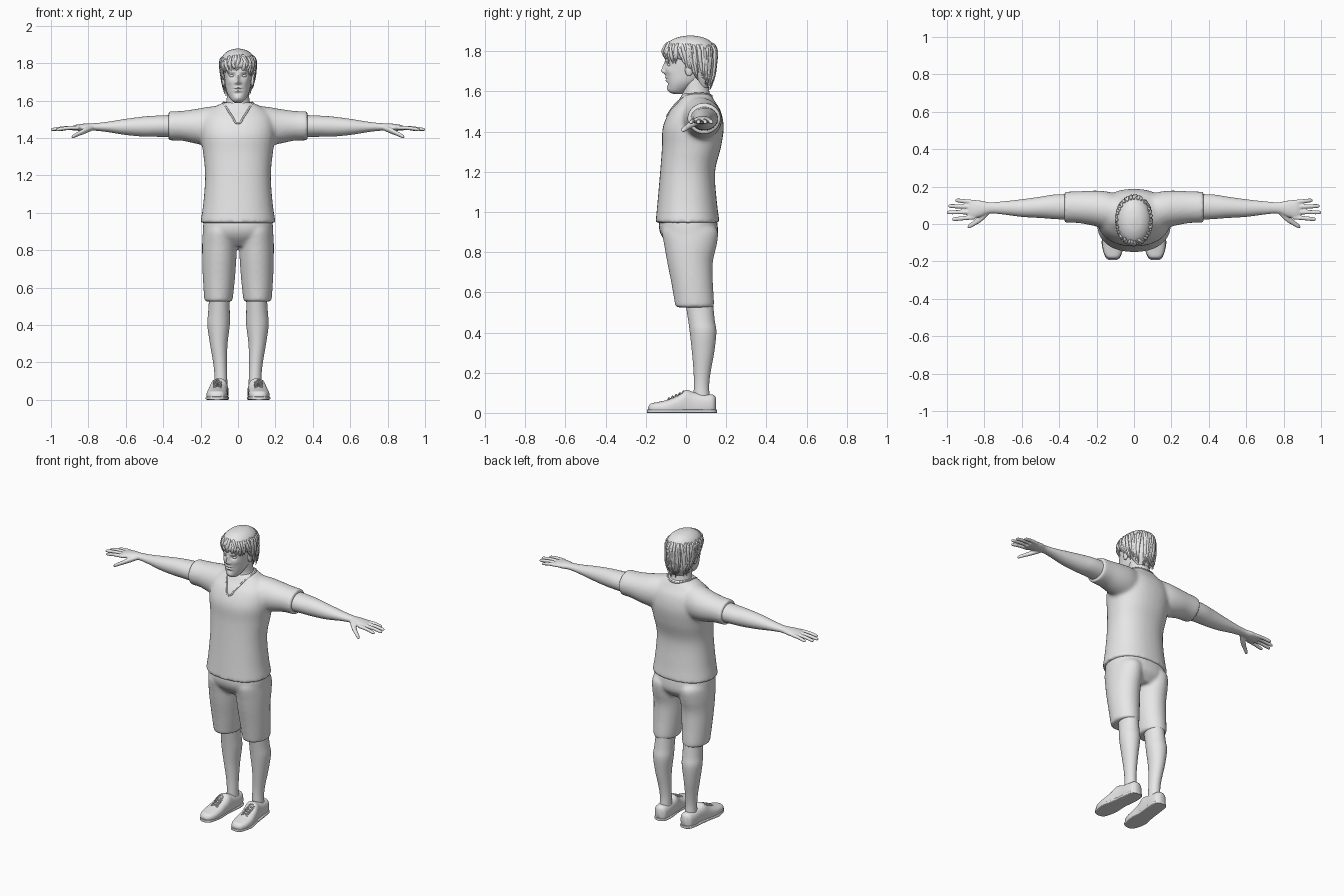
import bpy, bmesh, math, random
from mathutils import Vector
from mathutils.bvhtree import BVHTree

random.seed(4)
cube = bpy.data.objects.get("Cube")
if cube:
    bpy.data.objects.remove(cube)

grey = bpy.data.materials.new("plain_grey")
grey.use_nodes = True
grey.diffuse_color = (0.8, 0.8, 0.8, 1)
grey.node_tree.nodes["Principled BSDF"].inputs["Base Color"].default_value = (0.8, 0.8, 0.8, 1)


def spline(rows, steps=5):
    """Catmull-Rom through the section rows."""
    out = []
    last = len(rows) - 1
    for i in range(last):
        p0, p1, p2, p3 = (rows[min(max(i + k, 0), last)] for k in (-1, 0, 1, 2))
        for s in range(steps):
            t = s / steps
            out.append([0.5 * (2 * b + (c - a) * t + (2 * a - 5 * b + 4 * c - d) * t * t
                               + (3 * b - a - 3 * c + d) * t ** 3)
                        for a, b, c, d in zip(p0, p1, p2, p3)])
    return out + [list(rows[-1])]


def loft(bm, axis, rows, power=2.0, sides=32, steps=5, mirror=False):
    """Rows are (position along axis, centre a, centre b, radius a, radius b)."""
    for sign in ((1, -1) if mirror else (1,)):
        rings = []
        for t, a, b, ra, rb in spline(rows, steps):
            ring = []
            for k in range(sides):
                ang = math.tau * k / sides
                c, s = math.cos(ang), math.sin(ang)
                u = a + ra * math.copysign(abs(c) ** (2 / power), c)
                v = b + rb * math.copysign(abs(s) ** (2 / power), s)
                x, y, z = {"x": (t, u, v), "y": (u, t, v), "z": (u, v, t)}[axis]
                ring.append(bm.verts.new((sign * x, y, max(z, 0))))
            rings.append(ring)
        for lo, hi in zip(rings, rings[1:]):
            for k in range(sides):
                n = (k + 1) % sides
                bm.faces.new((lo[k], lo[n], hi[n], hi[k]))
        bm.faces.new(rings[0])
        bm.faces.new(rings[-1])


def finish(bm, name, voxel=0, smooth=0, mirror=False):
    bmesh.ops.recalc_face_normals(bm, faces=bm.faces)
    mesh = bpy.data.meshes.new(name)
    bm.to_mesh(mesh)
    bm.free()
    ob = bpy.data.objects.new(name, mesh)
    bpy.context.collection.objects.link(ob)
    mesh.materials.append(grey)
    bpy.ops.object.select_all(action="DESELECT")
    ob.select_set(True)
    bpy.context.view_layer.objects.active = ob
    bpy.ops.object.shade_smooth_by_angle(angle=math.radians(50))
    if voxel:
        mod = ob.modifiers.new("blend", "REMESH")
        mod.mode, mod.voxel_size, mod.use_smooth_shade = "VOXEL", voxel, True
    if smooth:
        mod = ob.modifiers.new("soften", "SMOOTH")
        mod.factor, mod.iterations = 0.5, smooth
    if mirror:
        mod = ob.modifiers.new("other_side", "MIRROR")
        mod.use_mirror_merge = False
    return ob


def cords(name, paths, depth, cyclic=False):
    """Tapered round cords; each path is a list of (point, radius)."""
    cu = bpy.data.curves.new(name, "CURVE")
    cu.dimensions, cu.bevel_depth, cu.bevel_resolution = "3D", depth, 1
    cu.use_fill_caps, cu.resolution_u = True, 4
    for path in paths:
        sp = cu.splines.new("BEZIER")
        sp.bezier_points.add(len(path) - 1)
        for bp, (co, rad) in zip(sp.bezier_points, path):
            bp.co, bp.radius = co, rad
            bp.handle_left_type = bp.handle_right_type = "AUTO"
        sp.use_cyclic_u = cyclic
    ob = bpy.data.objects.new(name, cu)
    bpy.context.collection.objects.link(ob)
    cu.materials.append(grey)
    return ob


def surface(ob):
    bpy.context.view_layer.update()
    return BVHTree.FromObject(ob, bpy.context.evaluated_depsgraph_get())


# Shirt: torso and sleeves blended together
bm = bmesh.new()
loft(bm, "z", [(.945, 0, .008, .202, .16), (1.05, 0, .006, .186, .148), (1.2, 0, .008, .176, .137),
               (1.32, 0, .027, .187, .147), (1.42, 0, .036, .2, .152), (1.5, 0, .046, .19, .128),
               (1.55, 0, .052, .15, .092), (1.59, 0, .052, .08, .07)], power=2.25)
loft(bm, "x", [(.05, .06, 1.465, .09, .11), (.15, .075, 1.463, .1, .105), (.22, .085, 1.462, .094, .094),
               (.3, .09, 1.465, .085, .08), (.372, .09, 1.464, .083, .078)], mirror=True)
shirt = finish(bm, "shirt", voxel=.01, smooth=10)

# V-shaped collar laid on the shirt
skin = surface(shirt)
right = [(0, -.11, 1.485), (.03, -.085, 1.52), (.06, -.03, 1.56), (.078, .03, 1.585), (.06, .1, 1.585)]
outline = right + [(0, .125, 1.575)] + [(-x, y, z) for x, y, z in right[:0:-1]]
cords("collar", [[(skin.find_nearest(Vector(p))[0], 1) for p in outline]], .005, cyclic=True)

# Shorts
bm = bmesh.new()
loft(bm, "z", [(.82, 0, .025, .11, .09), (.87, 0, .02, .18, .135), (.92, 0, .012, .188, .147),
               (.98, 0, .01, .18, .14)], power=2.3)
loft(bm, "z", [(.525, .104, .042, .073, .094), (.545, .104, .042, .077, .098), (.65, .102, .03, .086, .104),
               (.75, .1, .02, .091, .114), (.83, .099, .022, .093, .13), (.9, .097, .02, .09, .14),
               (.94, .095, .012, .08, .12)], mirror=True)
finish(bm, "shorts", voxel=.009, smooth=8)

# Legs
bm = bmesh.new()
loft(bm, "z", [(.06, .092, .078, .036, .042), (.13, .092, .077, .034, .038), (.2, .096, .08, .037, .042),
               (.3, .103, .085, .047, .055), (.4, .104, .085, .06, .066), (.46, .102, .077, .058, .066),
               (.53, .1, .068, .056, .068), (.6, .1, .06, .06, .07)])
finish(bm, "legs", mirror=True)

# Shoes with flat soles
bm = bmesh.new()
loft(bm, "y", [(-.188, .113, .018, .016, .012), (-.175, .113, .022, .037, .024), (-.14, .113, .024, .052, .03),
               (-.09, .112, .026, .056, .04), (-.04, .108, .034, .051, .053), (0, .102, .045, .048, .069),
               (.04, .098, .042, .046, .061), (.1, .095, .04, .045, .053), (.135, .094, .04, .038, .05),
               (.15, .094, .04, .018, .035)], power=2.6)
finish(bm, "shoes", mirror=True)
bm = bmesh.new()
loft(bm, "y", [(-.193, .113, .008, .018, .008), (-.175, .113, .008, .041, .009), (-.1, .113, .008, .06, .009),
               (-.02, .107, .008, .051, .009), (.08, .096, .008, .049, .009), (.135, .094, .008, .041, .009),
               (.155, .094, .008, .018, .008)], power=5)
finish(bm, "soles", mirror=True)

# Shoe laces and ankle opening
laces = []
for i in range(5):
    y = -.085 + i * .018
    z = .07 + i * .0085
    for d in (-1, 1):
        laces.append([((.11 - .022 * d, y - .006, z - .006), 1), ((.11, y, z + .004), 1),
                      ((.11 + .022 * d, y + .008, z - .003), 1)])
lace_ob = cords("shoe_laces", laces, .0035)
lace_ob.modifiers.new("other_side", "MIRROR").use_mirror_merge = False

# Arms with hands
bm = bmesh.new()
loft(bm, "x", [(.3, .09, 1.463, .07, .062), (.42, .092, 1.463, .066, .057), (.5, .089, 1.461, .057, .054),
               (.6, .085, 1.459, .047, .043), (.7, .086, 1.459, .035, .027), (.77, .086, 1.459, .03, .02),
               (.82, .082, 1.457, .043, .02), (.865, .078, 1.455, .049, .016), (.888, .078, 1.452, .043, .011)])
for y0, y1, tip in ((.036, .026, .972), (.064, .062, 1.001), (.091, .096, .992), (.117, .126, .955)):
    span = tip - .85
    loft(bm, "x", [(.85, y0, 1.455, .012, .011), (.85 + span * .5, (y0 + y1) / 2, 1.453, .0115, .0105),
                   (tip - .012, y1, 1.446, .0105, .009), (tip, y1, 1.444, .005, .004)], sides=12)
loft(bm, "x", [(.775, .07, 1.455, .018, .014), (.815, .035, 1.44, .022, .016), (.85, .008, 1.424, .016, .013),
               (.878, -.01, 1.41, .013, .011), (.89, -.017, 1.404, .006, .006)], sides=12)
finish(bm, "arms", voxel=.0042, smooth=3, mirror=True)

# Neck
bm = bmesh.new()
loft(bm, "z", [(1.48, 0, .03, .1, .1), (1.55, 0, .045, .082, .085), (1.59, 0, .05, .064, .068),
               (1.64, 0, .045, .058, .066), (1.7, 0, .04, .055, .07)])
finish(bm, "neck")

# Head, with the face pushed and pulled by soft bumps
bm = bmesh.new()
loft(bm, "z", [(1.588, 0, -.04, .018, .025), (1.6, 0, -.042, .034, .043), (1.625, 0, -.028, .051, .063),
               (1.655, 0, -.01, .063, .086), (1.7, 0, .005, .07, .108), (1.75, 0, .012, .075, .116),
               (1.8, 0, .02, .077, .122), (1.84, 0, .02, .062, .1), (1.868, 0, .02, .025, .045)],
     power=2.2, sides=128, steps=12)
bumps = [(0, 1.7, .019, .01, .012), (0, 1.722, .012, .008, .018), (.013, 1.695, .006, .007, .007),
         (.031, 1.732, -.011, .015, .011), (.03, 1.754, .004, .02, .007), (0, 1.668, .006, .019, .006),
         (0, 1.653, .006, .016, .006), (0, 1.661, -.005, .022, .003), (0, 1.614, .006, .02, .013),
         (0, 1.638, -.004, .02, .007), (.045, 1.7, .004, .014, .016)]
for v in bm.verts:
    if v.co.y < -.02:
        v.co.y -= sum(a * math.exp(-((abs(v.co.x) - x) / w) ** 2 - ((v.co.z - z) / h) ** 2)
                      for x, z, a, w, h in bumps)
finish(bm, "head")

# Eyes and ears
for name, centre, radii in (("eyes", (.031, -.079, 1.732), (.014, .013, .009)),
                            ("ears", (.077, .015, 1.708), (.01, .02, .033))):
    bm = bmesh.new()
    bmesh.ops.create_uvsphere(bm, u_segments=16, v_segments=10, radius=1)
    bmesh.ops.scale(bm, vec=radii, verts=bm.verts)
    bmesh.ops.translate(bm, vec=centre, verts=bm.verts)
    finish(bm, name, mirror=True)

# Hair cap
bm = bmesh.new()
loft(bm, "z", [(1.62, 0, .085, .046, .028), (1.66, 0, .085, .066, .05), (1.7, 0, .077, .08, .066),
               (1.745, 0, .052, .089, .095), (1.775, 0, .021, .092, .128), (1.81, 0, .02, .093, .13),
               (1.845, 0, .02, .077, .107), (1.868, 0, .022, .047, .066), (1.877, 0, .022, .012, .018)])
cap = finish(bm, "hair_cap")

# Hair locks combed from the crown down over the cap
scalp = surface(cap)
locks = []
for i in range(84):
    ang = math.tau * i / 84 + random.uniform(-.05, .05)
    front = -math.sin(ang)
    end = 1.745 + random.uniform(-.015, .02) if front > .45 else \
        1.675 + .045 * front + random.uniform(-.025, .025)
    swirl = random.uniform(-.25, .25)
    start = random.uniform(1.8, 1.87)
    path = []
    for k in range(5):
        t = k / 4
        a = ang + swirl * t
        z = start + (end - start) * t ** 1.3
        away = Vector((math.cos(a), math.sin(a), 0))
        co = scalp.find_nearest(Vector((0, .03, z)) + away * .13)[0]
        co.z = z if k > 2 else co.z
        flip = .008 * random.random() if k == 4 else 0
        path.append((co + away * flip, (.45, .9, 1, .8, .12)[k]))
    locks.append(path)
cords("hair_locks", locks, .0095)
